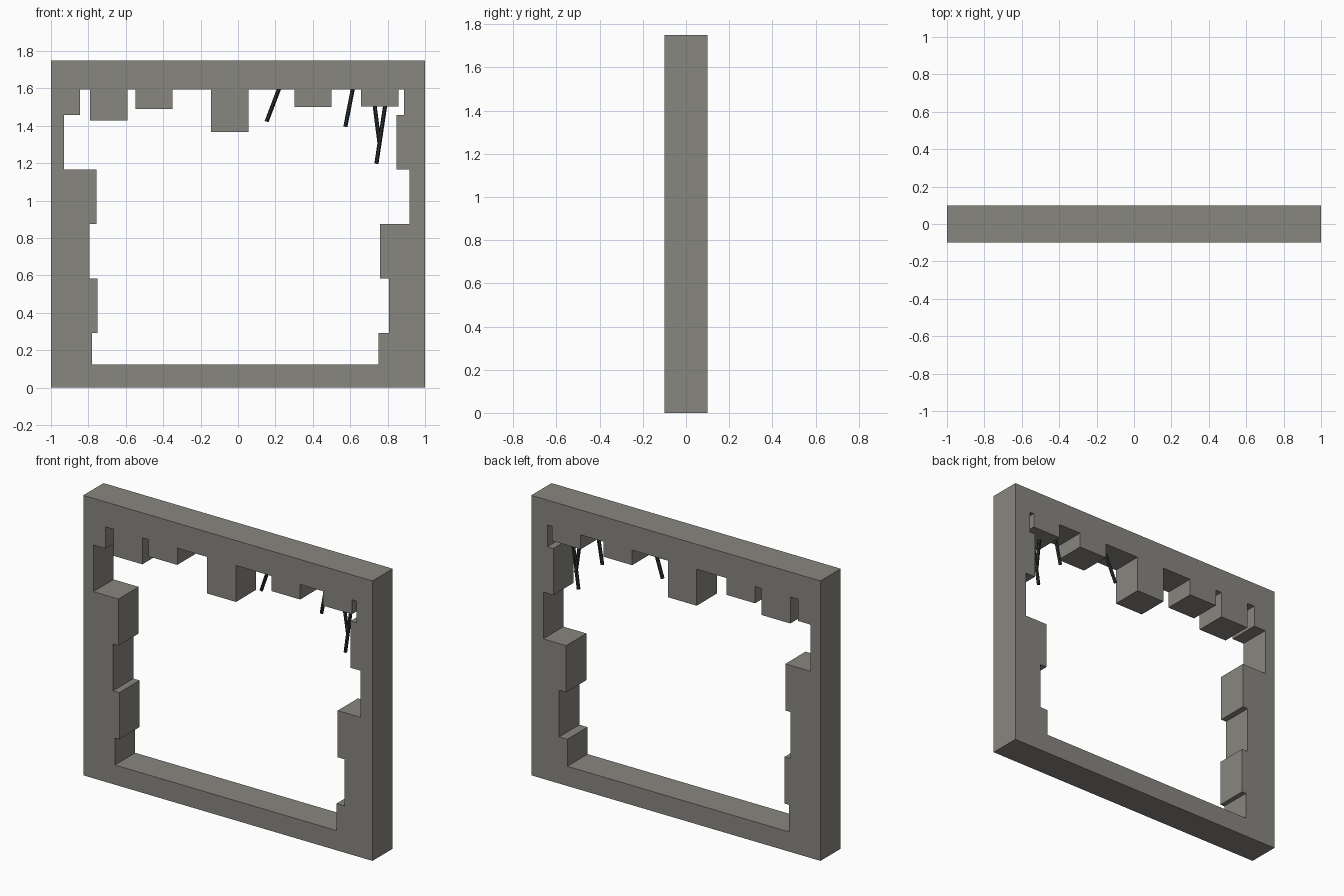
import bpy, bmesh
from mathutils import Vector

if "Cube" in bpy.data.objects:
    bpy.data.objects.remove(bpy.data.objects["Cube"])

H, D = 1.75, 0.1            # wall height, half depth
SILL, LINTEL = 0.123, 1.594  # bottom and top of the opening
COURSE = H / 6              # height of each stepped course


def material(name, rgb):
    m = bpy.data.materials.new(name)
    m.diffuse_color = (*rgb, 1)
    m.use_nodes = True
    m.node_tree.nodes["Principled BSDF"].inputs["Base Color"].default_value = m.diffuse_color
    return m


def add_object(name, bm, mat):
    bmesh.ops.recalc_face_normals(bm, faces=bm.faces)
    me = bpy.data.meshes.new(name)
    bm.to_mesh(me)
    bm.free()
    me.materials.append(mat)
    ob = bpy.data.objects.new(name, me)
    bpy.context.collection.objects.link(ob)
    return ob


concrete = material("grey concrete", (0.25, 0.24, 0.213))
steel = material("dark steel", (0.024, 0.029, 0.03))

# Broken opening: stepped side x positions per course, hanging lumps (x0, x1, z)
left = [-0.781, -0.751, -0.794, -0.757, -0.93, -0.845]
right = [0.751, 0.807, 0.759, 0.917, 0.848, 0.888]
lumps = [(-0.791, -0.591, 1.428), (-0.548, -0.35, 1.489), (-0.144, 0.056, 1.366),
         (0.302, 0.5, 1.5), (0.658, 0.858, 1.504)]


def side(xs):
    pts = []
    for i, x in enumerate(xs):
        pts.append((x, max(SILL, i * COURSE)))
        pts.append((x, min(LINTEL, (i + 1) * COURSE)))
    return pts


hole = side(left)
for x0, x1, z in lumps:
    hole += [(x0, LINTEL), (x0, z), (x1, z), (x1, LINTEL)]
hole += reversed(side(right))
outer = [(-1, 0), (1, 0), (1, H), (-1, H)]

# Wall frame: filled ring profile extruded through the depth
bm = bmesh.new()
for loop in (outer, hole):
    vs = [bm.verts.new((x, -D, z)) for x, z in loop]
    for a, b in zip(vs, vs[1:] + vs[:1]):
        bm.edges.new((a, b))
bmesh.ops.triangle_fill(bm, edges=bm.edges[:], use_beauty=True, normal=(0, -1, 0))
ext = bmesh.ops.extrude_face_region(bm, geom=bm.faces[:], use_keep_orig=True)
bmesh.ops.translate(bm, vec=(0, 2 * D, 0),
                    verts=[g for g in ext["geom"] if isinstance(g, bmesh.types.BMVert)])
add_object("broken_wall_frame", bm, concrete)


# Bent reinforcing rods hanging from the lintel
def rod(name, top, end, r=0.011):
    top, end = Vector(top), Vector(end)
    d = end - top
    top -= d.normalized() * 0.03   # root inside the concrete
    d = end - top
    bm = bmesh.new()
    bmesh.ops.create_cone(bm, cap_ends=True, segments=6, radius1=r, radius2=r, depth=d.length)
    ob = add_object(name, bm, steel)
    ob.location = (top + end) / 2
    ob.rotation_mode = 'QUATERNION'
    ob.rotation_quaternion = d.to_track_quat('Z', 'Y')


rods = [((0.218, 0, 1.594), (0.153, 0.012, 1.423)),
        ((0.613, 0, 1.594), (0.574, 0.006, 1.395)),
        ((0.731, 0, 1.504), (0.757, 0.006, 1.30)),
        ((0.786, 0, 1.504), (0.74, 0.004, 1.197))]
for i, (a, b) in enumerate(rods):
    rod(f"steel_rod_{i + 1}", a, b)
